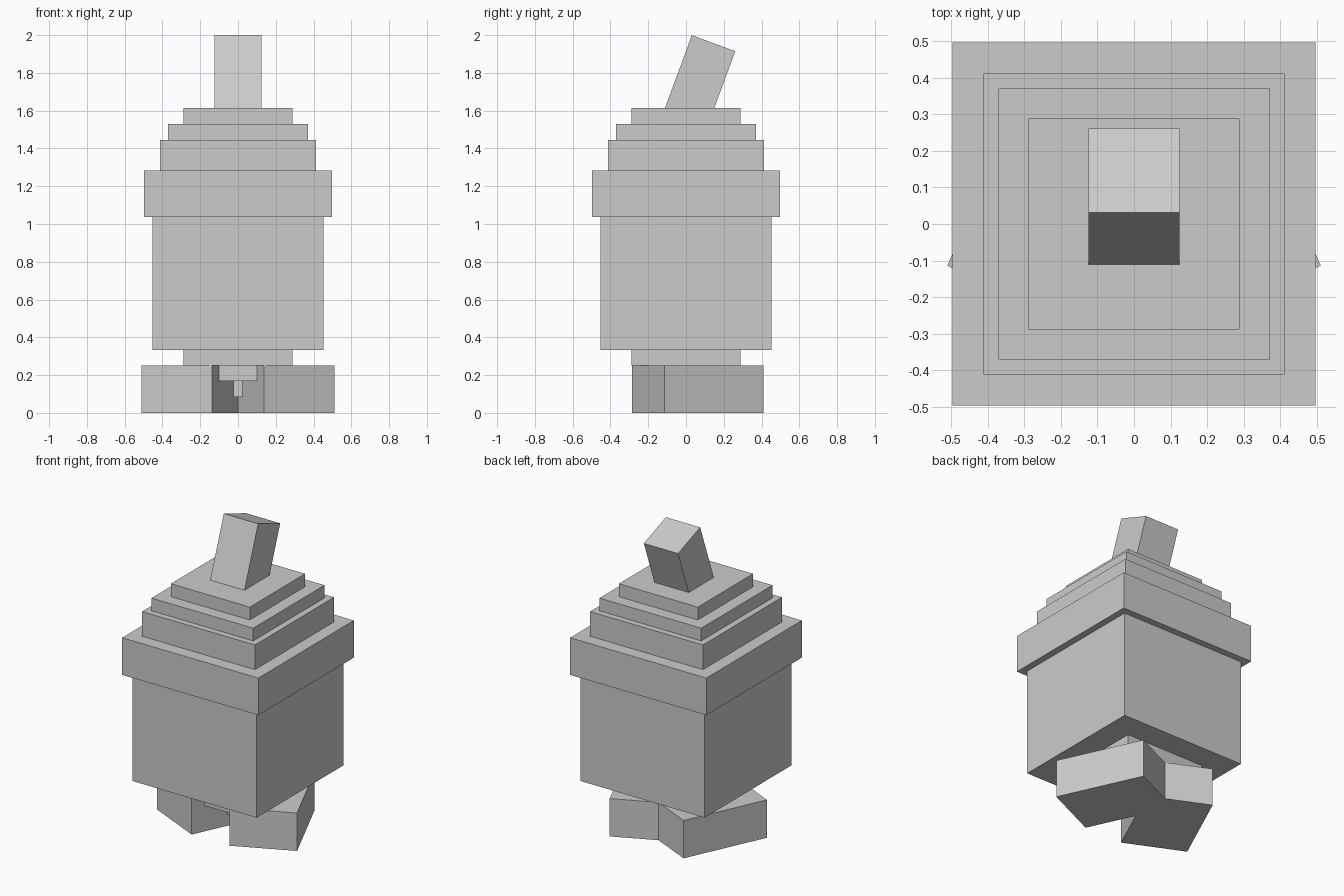
import bpy
from math import radians, sin, cos
from mathutils import Matrix, Vector

if "Cube" in bpy.data.objects:
    bpy.data.objects.remove(bpy.data.objects["Cube"])


def box(name, size, center, rot=(0, 'Z')):
    """Flat-sided box, rotated by an angle in degrees about one axis."""
    bpy.ops.mesh.primitive_cube_add(size=1)
    ob = bpy.context.object
    ob.name = name
    ob.data.transform(Matrix.Translation(center)
                      @ Matrix.Rotation(radians(rot[0]), 4, rot[1])
                      @ Matrix.Diagonal((*size, 1)))
    return ob


# Square tiers stacked from the neck up: name, half width, bottom, top
tiers = [
    ("neck", 0.288, 0.25, 0.333),
    ("body", 0.453, 0.333, 1.038),
    ("cap_rim", 0.497, 1.038, 1.283),
    ("cap_lower", 0.412, 1.283, 1.446),
    ("cap_middle", 0.371, 1.446, 1.53),
    ("cap_top", 0.288, 1.53, 1.615),
]
for name, half, z0, z1 in tiers:
    box(name, (2 * half, 2 * half, z1 - z0), (0, 0, (z0 + z1) / 2))

# Stem leaning backwards, its base sunk in the cap
tilt, length = 20.3, 0.5
t = radians(tilt)
top = Vector((0, 0.146, 1.957))
box("stem", (0.25, 0.245, length),
    top - Vector((0, sin(t), cos(t))) * length / 2, (-tilt, 'X'))

# Feet turned outwards, crossing at the back
for side, label in ((1, "right"), (-1, "left")):
    box(label + "_foot", (0.41, 0.577, 0.25),
        (side * 0.204, 0.0625, 0.125), (side * 24.7, 'Z'))

# Small stepped piece under the neck, between the feet
box("underside_step", (0.2, 0.41, 0.08), (0, 0, 0.21))
box("underside_peg", (0.05, 0.16, 0.085), (0, 0, 0.1275))
